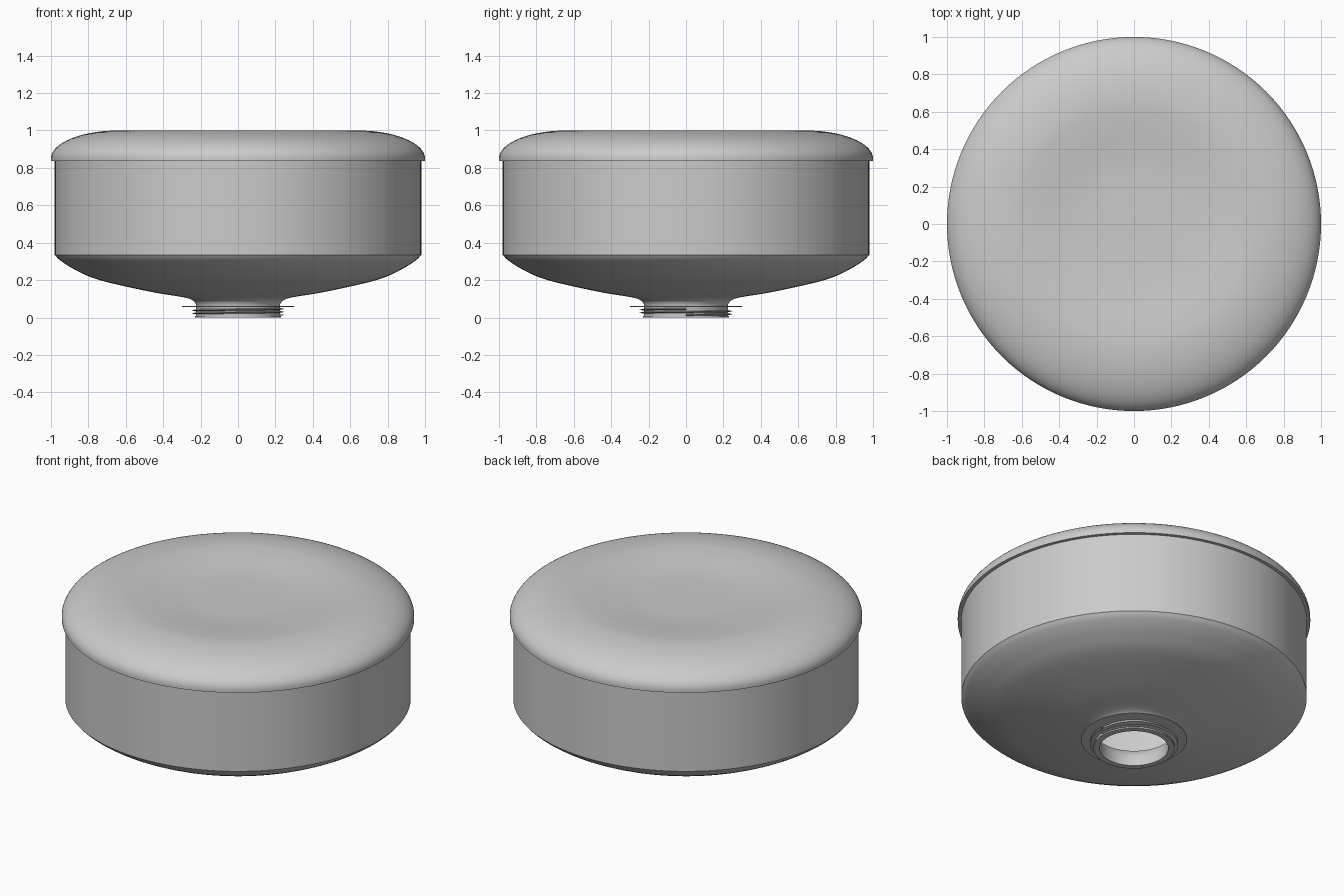
import bpy, bmesh, math
from mathutils import Vector

if "Cube" in bpy.data.objects:
    bpy.data.objects.remove(bpy.data.objects["Cube"], do_unlink=True)

grey = bpy.data.materials.new("plain_grey")
grey.use_nodes = True
grey.diffuse_color = (0.6, 0.6, 0.6, 1)
grey.node_tree.nodes["Principled BSDF"].inputs["Base Color"].default_value = (0.6, 0.6, 0.6, 1)


def smooth_path(points, steps=6):
    """Pass a smooth curve through the given (radius, height) points."""
    p = [Vector(q) for q in points]
    p = [2 * p[0] - p[1]] + p + [2 * p[-1] - p[-2]]
    path = []
    for a, b, c, d in zip(p, p[1:], p[2:], p[3:]):
        for i in range(steps):
            t = i / steps
            path.append(0.5 * (2 * b + (c - a) * t + (2 * a - 5 * b + 4 * c - d) * t * t
                               + (3 * b - a - 3 * c + d) * t ** 3))
    return [tuple(q) for q in path] + [tuple(points[-1])]


def lathe(name, profile, closed=False, rise=0.0, turns=1, segments=128):
    """Spin a profile around z; a rise per turn makes a helix."""
    bm = bmesh.new()
    verts = [bm.verts.new((r, 0, z)) for r, z in profile]
    edges = [bm.edges.new(pair) for pair in zip(verts, verts[1:])]
    if closed:
        edges.append(bm.edges.new((verts[-1], verts[0])))
    steps = segments * turns
    bmesh.ops.spin(bm, geom=verts + edges, cent=(0, 0, 0), axis=(0, 0, 1),
                   dvec=(0, 0, rise / segments), angle=2 * math.pi * turns, steps=steps)
    bmesh.ops.remove_doubles(bm, verts=bm.verts, dist=1e-5)
    if rise:
        bmesh.ops.holes_fill(bm, edges=[e for e in bm.edges if e.is_boundary], sides=0)
    bmesh.ops.recalc_face_normals(bm, faces=bm.faces)
    mesh = bpy.data.meshes.new(name)
    bm.to_mesh(mesh)
    bm.free()
    mesh.materials.append(grey)
    obj = bpy.data.objects.new(name, mesh)
    bpy.context.collection.objects.link(obj)
    bpy.ops.object.select_all(action='DESELECT')
    obj.select_set(True)
    bpy.context.view_layer.objects.active = obj
    bpy.ops.object.shade_smooth_by_angle(angle=math.radians(40))
    return obj


# Bowl: open neck, curved underside and straight wall, with an inner skin
under = smooth_path([(0.225, 0.07), (0.24, 0.09), (0.29, 0.108), (0.47, 0.138),
                     (0.74, 0.2), (0.87, 0.255), (0.95, 0.305), (0.98, 0.335)])
inner = [(r - 0.02, z + 0.02) for r, z in under if r > 0.24]
lathe("bowl", [(0.225, 0.006)] + under + [(0.98, 0.845), (0.96, 0.845)]
      + inner[::-1] + [(0.195, 0.06), (0.195, 0.006)], closed=True)

# Lid: rounded shoulder and a shallow dish in the top
shoulder = [(0.64 + 0.36 * math.cos(a), 0.85 + 0.15 * math.sin(a))
            for a in (math.pi / 2 * i / 20 for i in range(21))]
dish = smooth_path([(0.64, 1.0), (0.54, 0.993), (0.42, 0.98), (0.3, 0.97),
                    (0.15, 0.967), (0, 0.967)], 4)[1:]
outer = shoulder + dish
inside = [(r * 0.97, z - 0.02) for r, z in outer]
lathe("lid", [(1.0, 0.836)] + outer + inside[::-1] + [(0.97, 0.836)], closed=True)

# Thin flange above the neck thread
lathe("neck_flange", [(0.22, 0.057), (0.3, 0.057), (0.3, 0.061), (0.22, 0.061)], closed=True)

# Helical thread and the rim at the mouth
lathe("neck_thread", [(0.22, 0.008), (0.25, 0.014), (0.22, 0.02)], closed=True,
      rise=0.016, turns=2)
lathe("neck_rim", [(0.195, 0.0), (0.23, 0.0), (0.23, 0.008), (0.195, 0.008)], closed=True)
